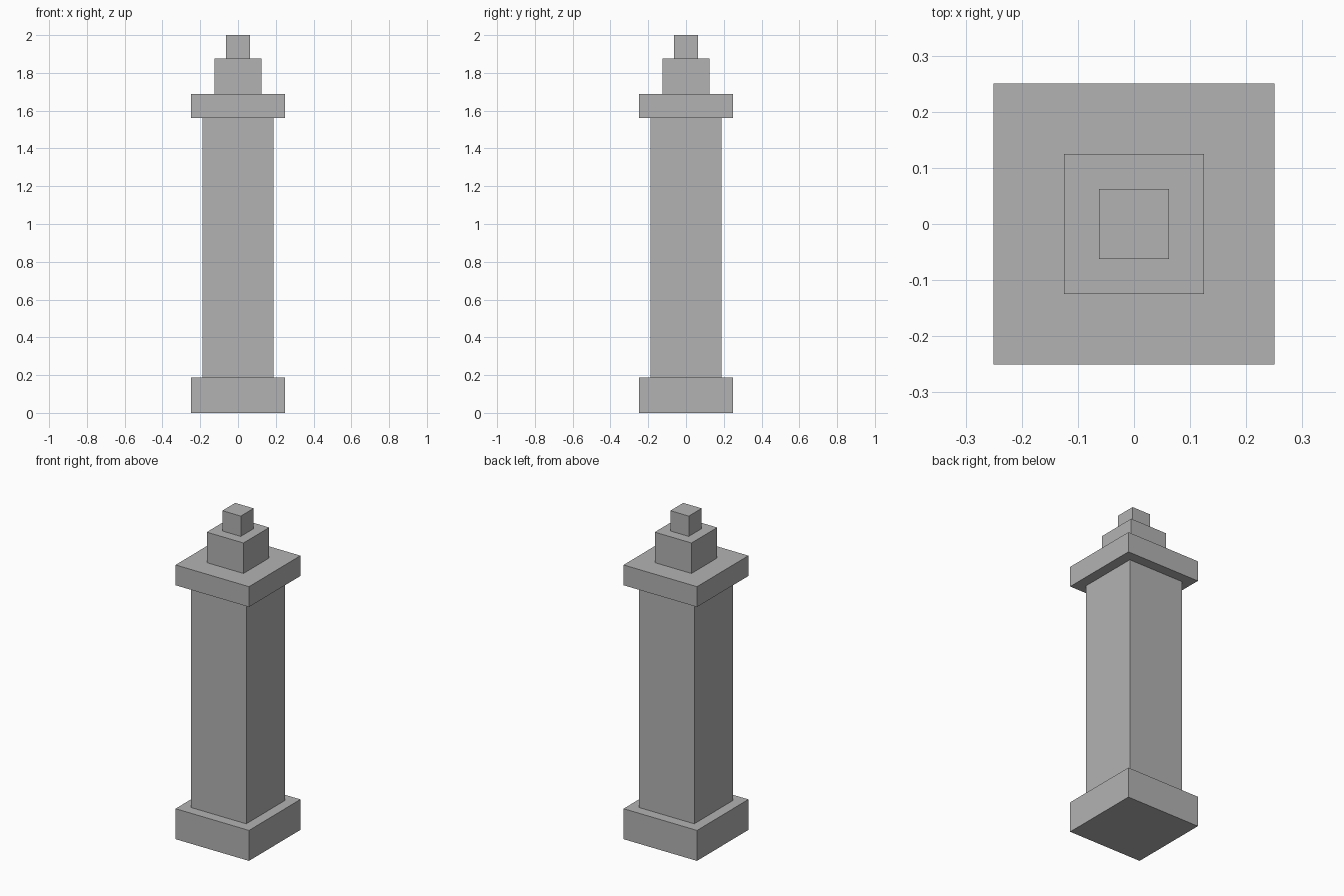
import bpy

if "Cube" in bpy.data.objects:
    bpy.data.objects.remove(bpy.data.objects["Cube"])

stone = bpy.data.materials.new("grey_stone")
stone.diffuse_color = (0.45, 0.45, 0.45, 1.0)
stone.use_nodes = True
stone.node_tree.nodes["Principled BSDF"].inputs["Base Color"].default_value = stone.diffuse_color


def block(name, width, bottom, top):
    """Square block centred on the z axis."""
    bpy.ops.mesh.primitive_cube_add(size=1, location=(0, 0, (bottom + top) / 2))
    ob = bpy.context.object
    ob.name = name
    ob.scale = (width, width, top - bottom)
    bpy.ops.object.transform_apply(location=False, rotation=False, scale=True)
    ob.data.materials.append(stone)
    return ob


# Pillar from the ground up
block("base_plinth", 0.5, 0.0, 0.1875)
block("shaft", 0.375, 0.1875, 1.5625)
block("cap_slab", 0.5, 1.5625, 1.6875)
block("upper_block", 0.25, 1.6875, 1.875)
block("finial", 0.125, 1.875, 2.0)
